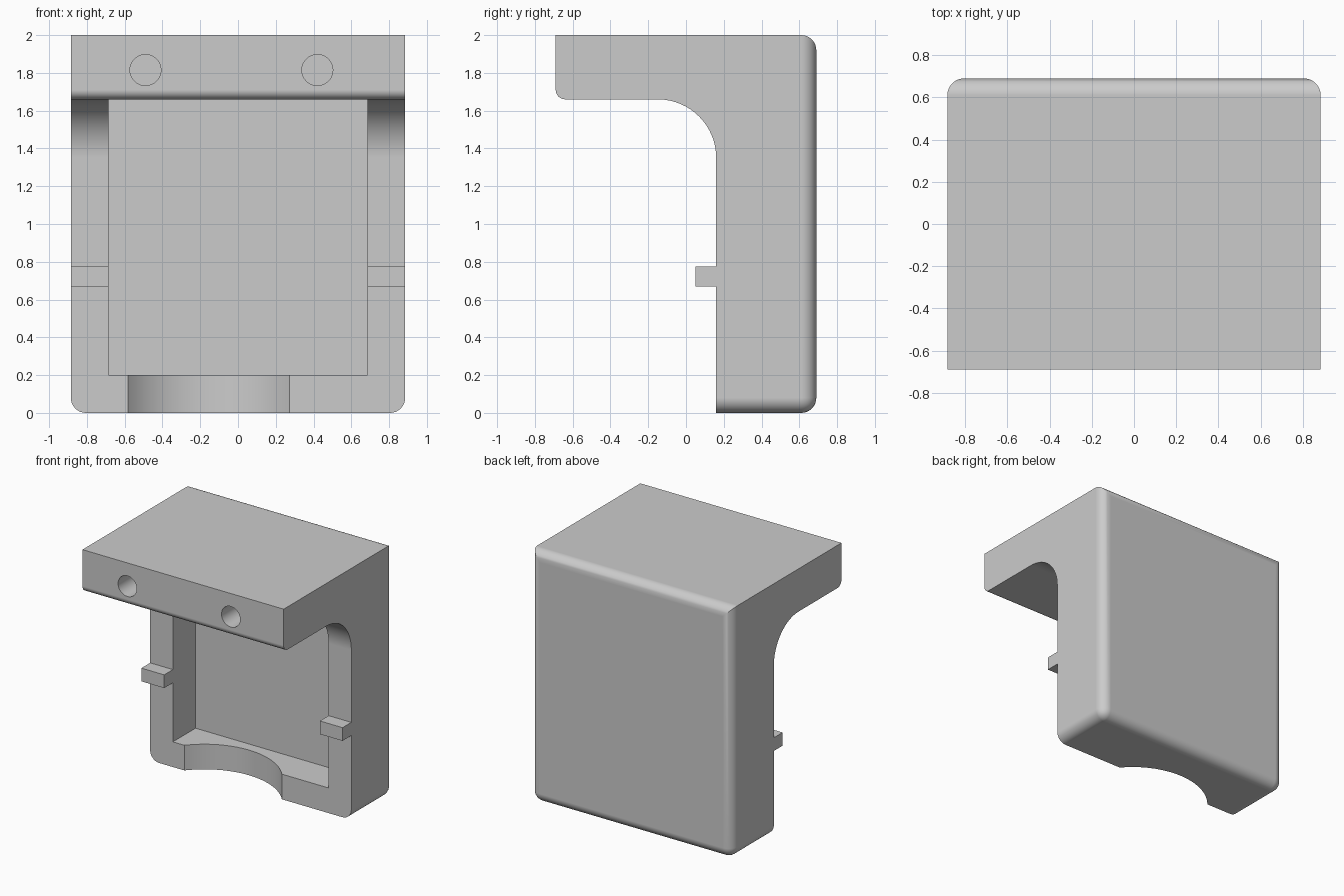
import bpy, bmesh
from math import radians, cos, sin
from mathutils import Matrix, Vector

if "Cube" in bpy.data.objects:
    bpy.data.objects.remove(bpy.data.objects["Cube"], do_unlink=True)

HALF_W, HALF_D, HEIGHT = 0.885, 0.69, 2.0
FACE_Y, UNDER_Z = 0.16, 1.66       # front of the back plate, underside of the shelf
INNER_X = 0.685                    # pocket half width

grey = bpy.data.materials.new("light grey")
grey.use_nodes = True
grey.diffuse_color = (0.6, 0.6, 0.6, 1)
grey.node_tree.nodes["Principled BSDF"].inputs["Base Color"].default_value = (0.6, 0.6, 0.6, 1)


def finish(name, bm):
    bmesh.ops.recalc_face_normals(bm, faces=bm.faces)
    mesh = bpy.data.meshes.new(name)
    bm.to_mesh(mesh)
    bm.free()
    mesh.materials.append(grey)
    ob = bpy.data.objects.new(name, mesh)
    bpy.context.collection.objects.link(ob)
    return ob


def box_mesh(lo, hi):
    bm = bmesh.new()
    bmesh.ops.create_cube(bm, size=1)
    lo, hi = Vector(lo), Vector(hi)
    bmesh.ops.scale(bm, vec=hi - lo, verts=bm.verts)
    bmesh.ops.translate(bm, vec=(lo + hi) / 2, verts=bm.verts)
    return bm


def cylinder(name, radius, depth, centre, rotation=Matrix(), segments=48):
    bm = bmesh.new()
    bmesh.ops.create_cone(bm, cap_ends=True, segments=segments, radius1=radius,
                          radius2=radius, depth=depth,
                          matrix=Matrix.Translation(centre) @ rotation)
    return finish(name, bm)


def arc(cy, cz, r, start, end, steps):
    angles = [radians(start + (end - start) * i / steps) for i in range(steps + 1)]
    return [(cy + r * cos(a), cz + r * sin(a)) for a in angles]


def side_prism(name, outline, half_width):
    bm = bmesh.new()
    face = bm.faces.new([bm.verts.new((-half_width, y, z)) for y, z in outline])
    new = bmesh.ops.extrude_face_region(bm, geom=[face])["geom"]
    bmesh.ops.translate(bm, vec=(2 * half_width, 0, 0),
                        verts=[v for v in new if isinstance(v, bmesh.types.BMVert)])
    return finish(name, bm)


# Solid block, rounded around the back and along the lower side corners
bm = box_mesh((-HALF_W, -HALF_D, 0), (HALF_W, HALF_D, HEIGHT))
rounded = []
for e in bm.edges:
    a, b = (v.co for v in e.verts)
    at_back = min(a.y, b.y) > 0
    lower_side = max(a.z, b.z) < 0.1 and abs(a.y - b.y) > 0.1
    if at_back or lower_side:
        rounded.append(e)
bmesh.ops.bevel(bm, geom=rounded, offset=0.08, offset_type='OFFSET',
                segments=8, profile=0.5, affect='EDGES')
bracket = finish("bracket_body", bm)

# Space under the shelf, leaving the small front tabs
outline = [(-0.9, -0.2), (FACE_Y, -0.2), (FACE_Y, 0.67), (0.05, 0.67),
           (0.05, 0.775), (FACE_Y, 0.775)]
outline += arc(FACE_Y - 0.31, UNDER_Z - 0.31, 0.31, 0, 90, 16)
outline += arc(-HALF_D + 0.05, UNDER_Z + 0.05, 0.05, 270, 180, 8)
outline += [(-0.9, UNDER_Z + 0.05)]
cutters = [side_prism("under_shelf_cutter", outline, 1.2)]

# Pocket in the back plate, also splitting the tab into two
cutters.append(finish("pocket_cutter", box_mesh((-INNER_X, -0.3, 0.2),
                                                (INNER_X, 0.445, UNDER_Z))))

# Curved notch through the bottom lip
cutters.append(cylinder("notch_cutter", 0.56, 0.6, (-0.155, -0.2, 0), segments=96))

# Blind screw holes in the shelf front
for x in (-0.49, 0.42):
    cutters.append(cylinder("screw_hole_cutter", 0.082, 1.2, (x, -HALF_D, 1.815),
                            Matrix.Rotation(radians(90), 4, 'X')))

bpy.ops.object.select_all(action='DESELECT')
bpy.context.view_layer.objects.active = bracket
bracket.select_set(True)
for cutter in cutters:
    cutter.hide_render = True
    mod = bracket.modifiers.new("cut", 'BOOLEAN')
    mod.operation, mod.solver, mod.object = 'DIFFERENCE', 'EXACT', cutter
    bpy.ops.object.modifier_apply(modifier=mod.name)
    bpy.data.objects.remove(cutter, do_unlink=True)

# Smooth fillets with flat, crisp faces
bpy.ops.object.shade_smooth_by_angle(angle=radians(30))
weighted = bracket.modifiers.new("weighted_normals", 'WEIGHTED_NORMAL')
weighted.keep_sharp = True
